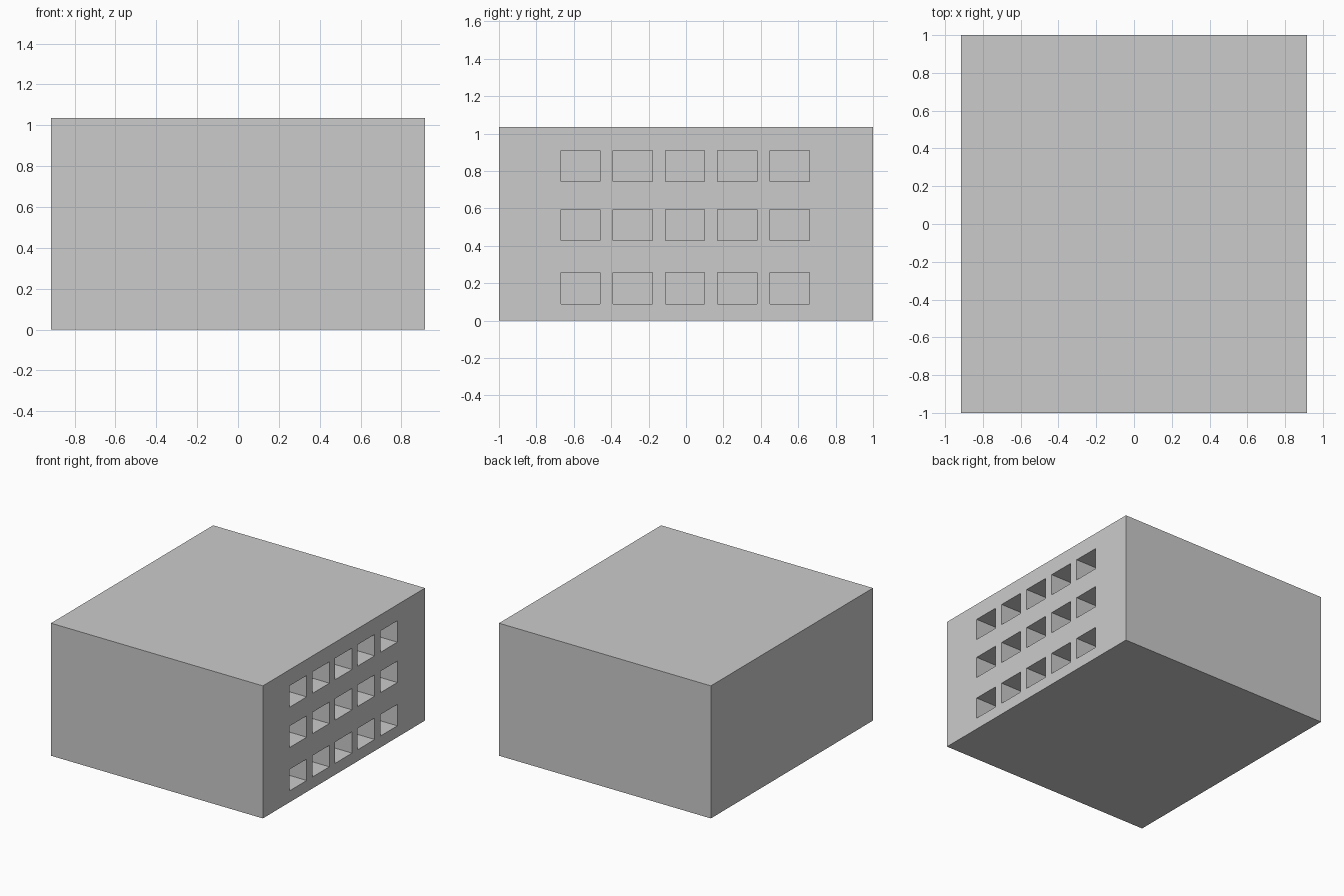
import bpy

if "Cube" in bpy.data.objects:
    bpy.data.objects.remove(bpy.data.objects["Cube"])

W, D, H = 1.83, 2.0, 1.035      # overall block size
HOLE_DEPTH = 0.3
HOLE_Y, HOLE_Z = 0.21, 0.167


def box(name, size, centre):
    bpy.ops.mesh.primitive_cube_add(size=1, location=centre)
    ob = bpy.context.object
    ob.name = name
    ob.scale = size
    bpy.ops.object.transform_apply(location=True, rotation=False, scale=True)
    return ob


# Solid main block
block = box("block", (W, D, H), (0, 0, H / 2))

# Three rows of five recesses cut into the right side
cutters = []
for z in (0.173, 0.511, 0.826):
    for i in range(5):
        y = -0.005 + (i - 2) * 0.2795
        cutters.append(box("recess_cutter", (HOLE_DEPTH * 2, HOLE_Y, HOLE_Z),
                           (W / 2, y, z)))

# Join the cutters and subtract them in one go
bpy.ops.object.select_all(action='DESELECT')
for c in cutters:
    c.select_set(True)
cutter = cutters[0]
bpy.context.view_layer.objects.active = cutter
bpy.ops.object.join()
cutter.hide_render = True

mod = block.modifiers.new("recesses", 'BOOLEAN')
mod.operation = 'DIFFERENCE'
mod.solver = 'EXACT'
mod.object = cutter
bpy.ops.object.select_all(action='DESELECT')
block.select_set(True)
bpy.context.view_layer.objects.active = block
bpy.ops.object.modifier_apply(modifier=mod.name)
bpy.data.objects.remove(cutter, do_unlink=True)
